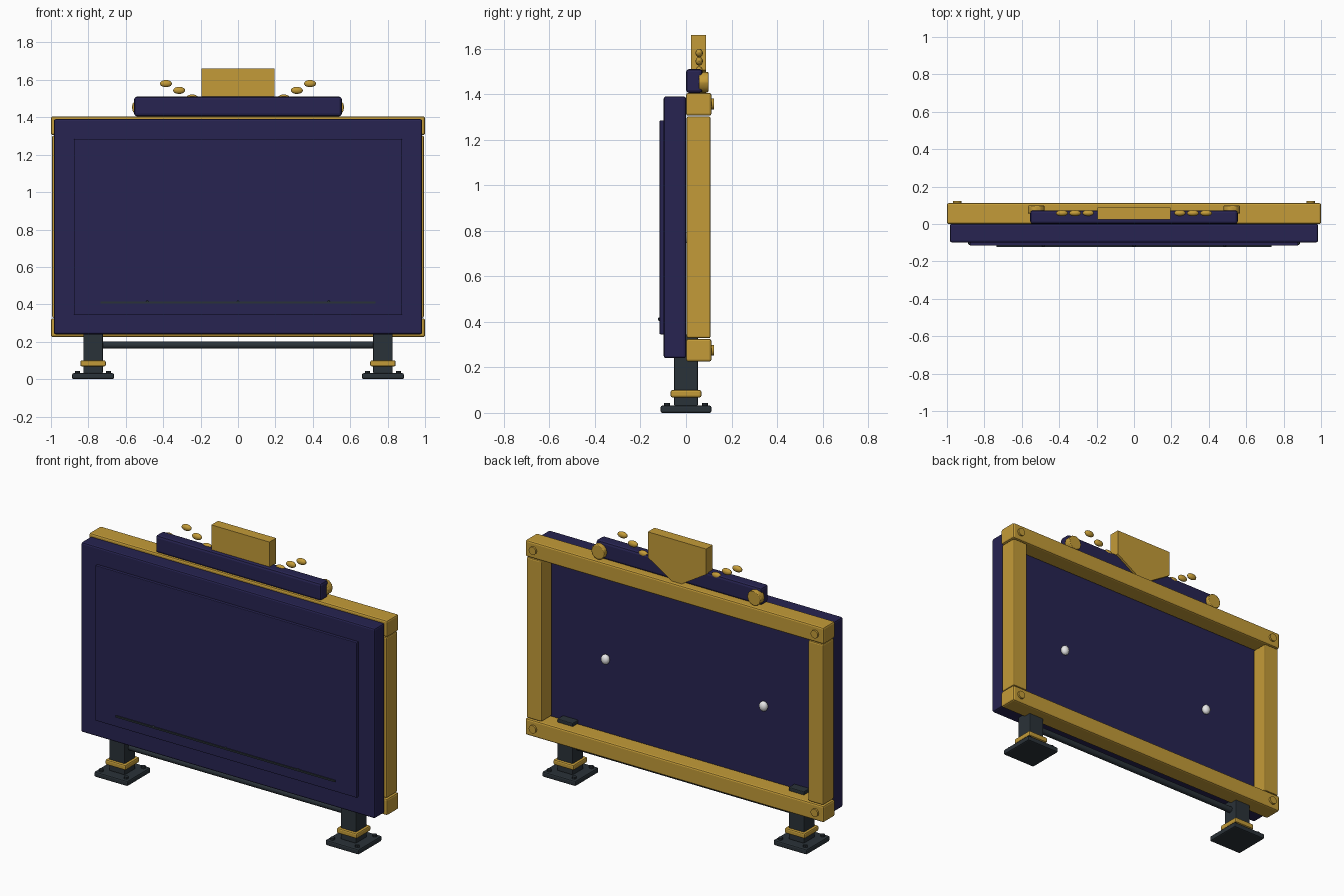
import bpy
import bmesh
from math import radians
from mathutils import Matrix

cube = bpy.data.objects.get("Cube")
if cube:
    bpy.data.objects.remove(cube, do_unlink=True)


def material(name, rgb, rough=0.6):
    m = bpy.data.materials.new(name)
    m.use_nodes = True
    m.diffuse_color = (*rgb, 1)
    bsdf = m.node_tree.nodes["Principled BSDF"]
    bsdf.inputs["Base Color"].default_value = (*rgb, 1)
    bsdf.inputs["Roughness"].default_value = rough
    return m


NAVY = material("navy", (0.02, 0.017, 0.083))
GOLD = material("gold", (0.55, 0.33, 0.04))
STEEL = material("dark steel", (0.023, 0.032, 0.04))
WHITE = material("white", (0.8, 0.8, 0.8))


def finish(name, bm, mat, bevel=0, smooth=False):
    bmesh.ops.recalc_face_normals(bm, faces=bm.faces)
    mesh = bpy.data.meshes.new(name)
    bm.to_mesh(mesh)
    bm.free()
    mesh.materials.append(mat)
    ob = bpy.data.objects.new(name, mesh)
    bpy.context.collection.objects.link(ob)
    if bevel:
        mod = ob.modifiers.new("bevel", "BEVEL")
        mod.width = bevel
        mod.segments = 2
        mod.limit_method = "ANGLE"
    if smooth:
        bpy.ops.object.select_all(action="DESELECT")
        ob.select_set(True)
        bpy.context.view_layer.objects.active = ob
        bpy.ops.object.shade_smooth_by_angle(angle=radians(35))
    return ob


def box(name, xs, ys, zs, mat, bevel=0.0):
    """Box between the given limits on each axis."""
    bm = bmesh.new()
    bmesh.ops.create_cube(bm, size=1)
    for v in bm.verts:
        for i, (lo, hi) in enumerate((xs, ys, zs)):
            v.co[i] = hi if v.co[i] > 0 else lo
    return finish(name, bm, mat, bevel)


def rod(name, centre, radius, length, axis, mat, sides=16, bevel=0.0):
    bm = bmesh.new()
    bmesh.ops.create_cone(bm, cap_ends=True, segments=sides,
                          radius1=radius, radius2=radius, depth=length)
    turn = {"x": Matrix.Rotation(radians(90), 4, "Y"),
            "y": Matrix.Rotation(radians(90), 4, "X"),
            "z": Matrix.Identity(4)}[axis]
    bm.transform(Matrix.Translation(centre) @ turn)
    return finish(name, bm, mat, bevel, True)


def ball(name, centre, radii, mat):
    bm = bmesh.new()
    bmesh.ops.create_uvsphere(bm, u_segments=16, v_segments=10, radius=1)
    bm.transform(Matrix.Translation(centre) @ Matrix.Diagonal((*radii, 1)))
    return finish(name, bm, mat, 0, True)


# Main board with its raised face and ledge
box("board", (-0.985, 0.985), (-0.098, 0), (0.24, 1.39), NAVY, 0.01)
box("raised_face", (-0.877, 0.877), (-0.116, -0.09), (0.345, 1.285), NAVY, 0.004)
box("ledge", (-0.735, 0.735), (-0.123, -0.11), (0.405, 0.415), STEEL)
for i in (-1, 0, 1):
    ball("ledge_pin", (i * 0.485, -0.117, 0.412), (0.008, 0.006, 0.008), STEEL)

# Rear frame rails
for name, low in (("top_rail", 1.305), ("bottom_rail", 0.225)):
    box(name, (-1, 1), (0, 0.112), (low, low + 0.1), GOLD, 0.01)

# Header bar and pointed crest
box("header_bar", (-0.555, 0.555), (0, 0.073), (1.405, 1.51), NAVY, 0.014)
bm = bmesh.new()
outline = [(-0.195, 1.66), (-0.195, 1.505), (0, 1.385), (0.195, 1.505), (0.195, 1.66)]
face = bm.faces.new([bm.verts.new((x, 0.023, z)) for x, z in outline])
extruded = bmesh.ops.extrude_face_region(bm, geom=[face])["geom"]
bmesh.ops.translate(bm, vec=(0, 0.064, 0),
                    verts=[g for g in extruded if isinstance(g, bmesh.types.BMVert)])
finish("crest", bm, GOLD)

# Brace between the feet
rod("cross_bar", (0, 0, 0.182), 0.019, 1.46, "x", STEEL)

# Parts repeated on both sides
for side, s in (("left", 1), ("right", -1)):
    def span(centre, half):
        return (s * centre - half, s * centre + half)

    box(side + "_post", span(0.944, 0.05), (0.003, 0.108), (0.328, 1.302), GOLD, 0.008)
    for z in (0.275, 1.357):
        rod(side + "_frame_bolt", (s * 0.945, 0.113, z), 0.024, 0.02, "y", GOLD, 12)
    rod(side + "_header_boss", (s * 0.523, 0.077, 1.453), 0.045, 0.042, "y", GOLD, 12, 0.004)
    ball(side + "_rear_knob", (s * 0.53, 0.015, 0.77), (0.026, 0.022, 0.03), WHITE)

    # Row of beads beside the crest
    for x, z in ((0.245, 1.503), (0.315, 1.544), (0.385, 1.58)):
        ball(side + "_bead", (s * x, 0.058, z), (0.032, 0.016, 0.019), GOLD)

    # Leg, collar and bolted foot
    box(side + "_leg", span(0.775, 0.052), (-0.052, 0.052), (0.03, 0.345), STEEL, 0.005)
    box(side + "_collar", span(0.775, 0.068), (-0.068, 0.068), (0.068, 0.1), GOLD, 0.008)
    box(side + "_foot", span(0.775, 0.112), (-0.112, 0.112), (0, 0.032), STEEL, 0.008)
    for dx in (-0.083, 0.083):
        for dy in (-0.083, 0.083):
            rod(side + "_foot_bolt", (s * 0.775 + dx, dy, 0.036), 0.013, 0.016, "z", STEEL, 8)
